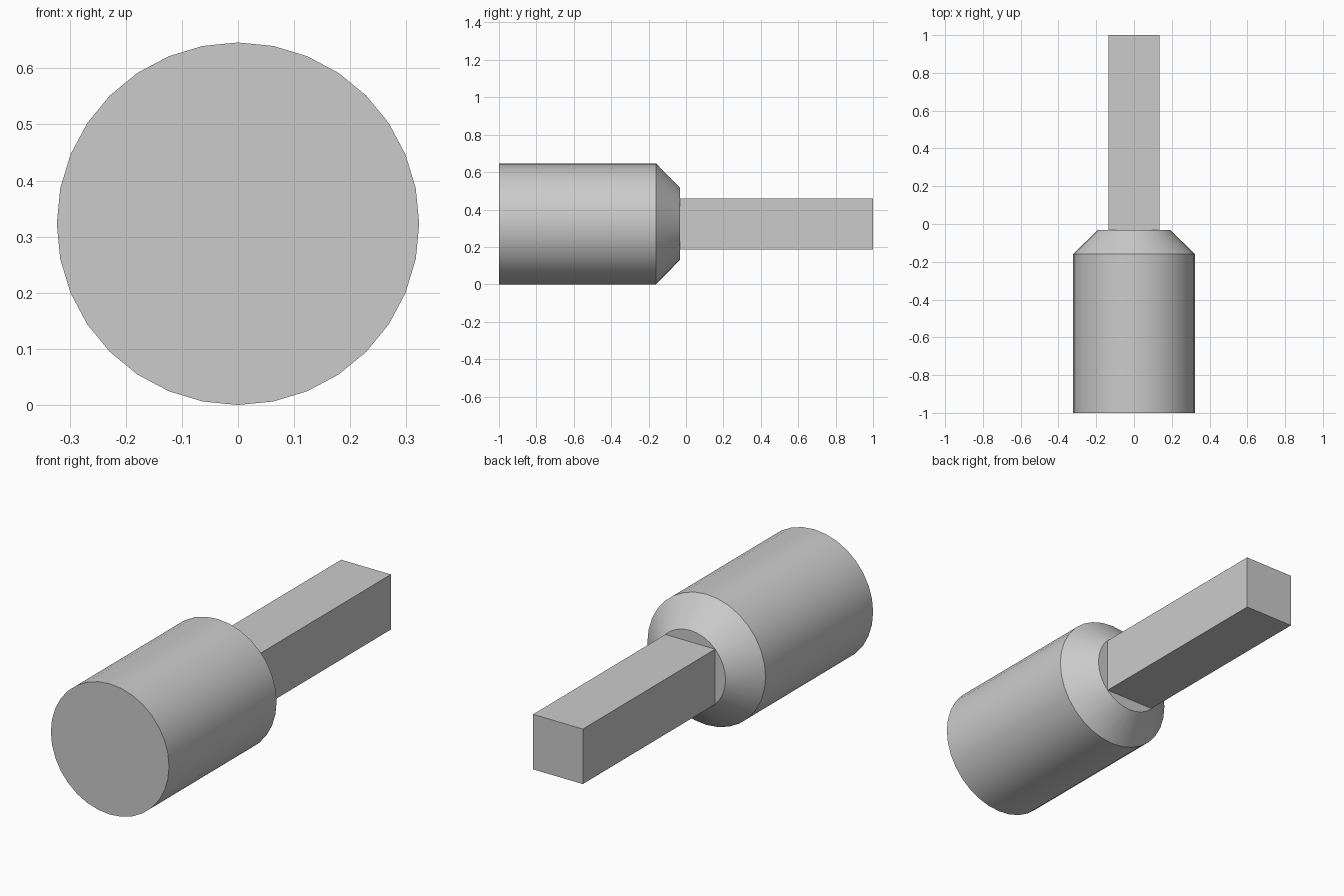
import bpy, bmesh, math
from mathutils import Matrix

old = bpy.data.objects.get("Cube")
if old:
    bpy.data.objects.remove(old, do_unlink=True)

RADIUS, CAP_RADIUS, BAR = 0.323, 0.193, 0.272
FRONT, SHOULDER, NECK, BACK = -1.0, -0.16, -0.033, 1.0
SIDES = 32

grey = bpy.data.materials.new("plain grey")
grey.use_nodes = True
colour = (0.6, 0.6, 0.6, 1)
grey.diffuse_color = colour
grey.node_tree.nodes["Principled BSDF"].inputs["Base Color"].default_value = colour


def add_part(name, bm):
    bmesh.ops.recalc_face_normals(bm, faces=bm.faces)
    mesh = bpy.data.meshes.new(name)
    bm.to_mesh(mesh)
    bm.free()
    mesh.materials.append(grey)
    part = bpy.data.objects.new(name, mesh)
    bpy.context.collection.objects.link(part)
    return part


# Round head with a chamfered shoulder, lofted along y
bm = bmesh.new()
rings = []
for y, r in ((FRONT, RADIUS), (SHOULDER, RADIUS), (NECK, CAP_RADIUS)):
    angles = [2 * math.pi * i / SIDES for i in range(SIDES)]
    rings.append([bm.verts.new((r * math.sin(a), y, RADIUS + r * math.cos(a))) for a in angles])
for a, b in zip(rings, rings[1:]):
    for i in range(SIDES):
        j = (i + 1) % SIDES
        bm.faces.new((a[i], a[j], b[j], b[i]))
bm.faces.new(rings[0])
bm.faces.new(rings[-1])
head = add_part("round_head", bm)
bpy.ops.object.select_all(action="DESELECT")
head.select_set(True)
bpy.context.view_layer.objects.active = head
bpy.ops.object.shade_smooth_by_angle(angle=math.radians(30))

# Square bar leaving the back of the head
bm = bmesh.new()
place = Matrix.Translation((0, (NECK + BACK) / 2, RADIUS))
size = Matrix.Diagonal((BAR, BACK - NECK, BAR, 1))
bmesh.ops.create_cube(bm, size=1, matrix=place @ size)
add_part("square_bar", bm)
